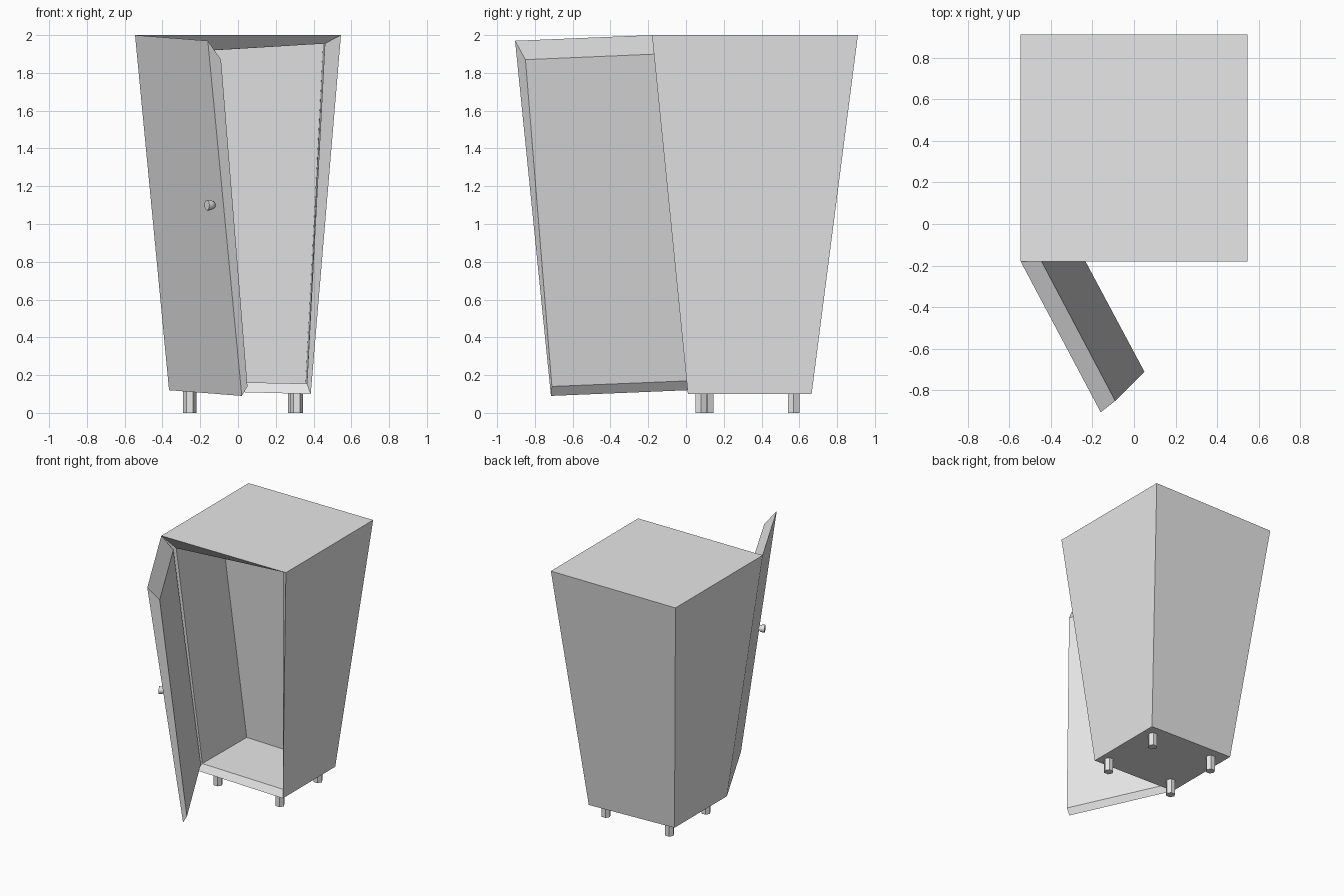
import bpy
from math import sin, cos, pi
from mathutils import Vector

cube = bpy.data.objects.get("Cube")
if cube:
    bpy.data.objects.remove(cube, do_unlink=True)

grey = bpy.data.materials.new("plain grey")
grey.use_nodes = True
COLOUR = (0.8, 0.8, 0.8, 1)
grey.diffuse_color = COLOUR
grey.node_tree.nodes["Principled BSDF"].inputs["Base Color"].default_value = COLOUR


def loft(name, rings, cap_start=True, cap_end=True, smooth=False):
    """Skin a row of equal closed rings and cap the ends."""
    n = len(rings[0])
    verts = [v for ring in rings for v in ring]
    faces = []
    for r in range(len(rings) - 1):
        for i in range(n):
            j = (i + 1) % n
            faces.append((r * n + i, r * n + j, (r + 1) * n + j, (r + 1) * n + i))
    if cap_start:
        faces.append(tuple(reversed(range(n))))
    if cap_end:
        faces.append(tuple(range(len(verts) - n, len(verts))))
    mesh = bpy.data.meshes.new(name)
    mesh.from_pydata(verts, [], faces)
    mesh.materials.append(grey)
    obj = bpy.data.objects.new(name, mesh)
    bpy.context.collection.objects.link(obj)
    # Consistent outward normals
    bpy.context.view_layer.objects.active = obj
    obj.select_set(True)
    bpy.ops.object.mode_set(mode='EDIT')
    bpy.ops.mesh.select_all(action='SELECT')
    bpy.ops.mesh.normals_make_consistent(inside=False)
    bpy.ops.object.mode_set(mode='OBJECT')
    if smooth:
        bpy.ops.object.shade_smooth_by_angle()
    obj.select_set(False)
    return obj


# Cabinet: tapered shell with a mitred opening and a cavity parallel to the front
# Rings run bottom left, bottom right, top right, top left
back = [(-.365, .665, .12), (.385, .665, .10), (.545, .91, 2), (-.545, .91, 2)]
front = [(-.365, .01, .12), (.385, .01, .10), (.545, -.18, 2), (-.545, -.18, 2)]
rim = [(-.34, .04, .17), (.365, .04, .155), (.46, -.095, 1.955), (-.46, -.115, 1.90)]
cavity_back = [(x * .98, y + .545, z) for x, y, z in rim]
loft("cabinet_body", [back, front, rim, cavity_back])

# Door: open panel with mitred edges, hinged on one side
outer = [(-.365, .01, .12), (.02, -.715, .09), (-.16, -.905, 1.97), (-.545, -.18, 2)]
inner = [(-.34, .02, .17), (.05, -.71, .14), (-.09, -.85, 1.87), (-.46, -.15, 1.90)]
loft("door", [outer, inner])

# Knob: dome flaring out from the door to a flat end
out = Vector((-.883, -.469, 0))
side = Vector((.469, -.883, 0))
up = Vector((0, 0, 1))
base = Vector((-.125, -.73, 1.1))
rings = []
for depth, radius in [(-.005, .008), (.008, .02), (.022, .027), (.045, .028)]:
    rings.append([base + out * depth + (side * cos(a) + up * sin(a)) * radius
                  for a in (2 * pi * i / 16 for i in range(16))])
loft("door_knob", rings, smooth=True)

# Legs: short hexagonal posts
legs = {"front_left_leg": (.31, .08), "front_right_leg": (-.255, .115),
        "back_left_leg": (.3, .57), "back_right_leg": (-.255, .57)}
for name, (x, y) in legs.items():
    loft(name, [[(x + .035 * cos(i * pi / 3), y + .035 * sin(i * pi / 3), z)
                 for i in range(6)] for z in (0, .125)])
